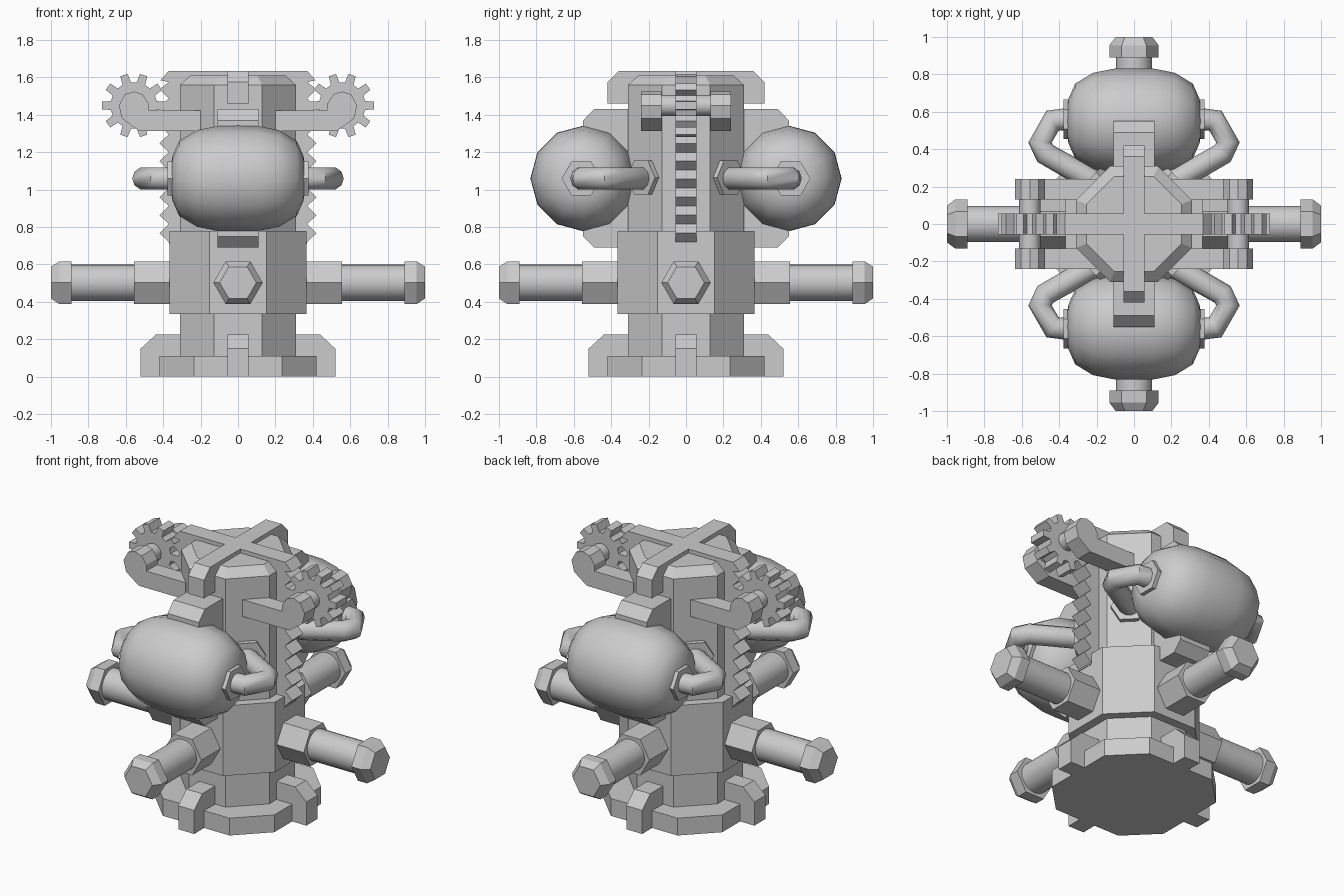
import bpy, bmesh
from math import pi, cos, sin, tan, radians
from mathutils import Matrix, Vector

if "Cube" in bpy.data.objects:
    bpy.data.objects.remove(bpy.data.objects["Cube"])


def finish(name, bm, matrix, smooth=None):
    bmesh.ops.transform(bm, matrix=matrix, verts=bm.verts)
    bmesh.ops.recalc_face_normals(bm, faces=bm.faces)
    me = bpy.data.meshes.new(name)
    bm.to_mesh(me)
    bm.free()
    if smooth:
        me.polygons.foreach_set("use_smooth", [True] * len(me.polygons))
        me.set_sharp_from_angle(angle=radians(smooth))
    ob = bpy.data.objects.new(name, me)
    bpy.context.collection.objects.link(ob)
    return ob


def frame(x, y, z, origin=(0, 0, 0)):
    m = Matrix((x, y, z)).transposed().to_4x4()
    m.translation = Vector(origin)
    return m


def outward(a, origin=(0, 0, 0)):
    """Local z points outward along heading a, local y points up."""
    c, s = cos(a), sin(a)
    return frame((-s, c, 0), (0, 0, 1), (c, s, 0), origin)


def upright(a):
    """Local x points outward along heading a, local y points up."""
    c, s = cos(a), sin(a)
    return frame((c, s, 0), (0, 0, 1), (s, -c, 0))


def prism(name, pts, lo, hi, matrix=Matrix()):
    bm = bmesh.new()
    a = [bm.verts.new((x, y, lo)) for x, y in pts]
    b = [bm.verts.new((x, y, hi)) for x, y in pts]
    bm.faces.new(a)
    bm.faces.new(b)
    for i in range(len(pts)):
        j = (i + 1) % len(pts)
        bm.faces.new((a[i], a[j], b[j], b[i]))
    return finish(name, bm, matrix)


def lathe(name, rings, n, matrix=Matrix(), phase=0.0, smooth=None):
    """Stack n-sided rings of (height, radius) along local z."""
    bm = bmesh.new()
    loops = [[bm.verts.new((r * cos(phase + 2 * pi * i / n),
                            r * sin(phase + 2 * pi * i / n), h)) for i in range(n)]
             for h, r in rings]
    bm.faces.new(loops[0])
    bm.faces.new(loops[-1])
    for p, q in zip(loops, loops[1:]):
        for i in range(n):
            j = (i + 1) % n
            bm.faces.new((p[i], p[j], q[j], q[i]))
    return finish(name, bm, matrix, smooth)


def tube(name, path, radius):
    cu = bpy.data.curves.new(name, 'CURVE')
    cu.dimensions = '3D'
    cu.bevel_depth, cu.bevel_resolution, cu.use_fill_caps = radius, 3, True
    sp = cu.splines.new('POLY')
    sp.points.add(len(path) - 1)
    for p, co in zip(sp.points, path):
        p.co = (*co, 1)
    tmp = bpy.data.objects.new(name + "_path", cu)
    bpy.context.collection.objects.link(tmp)
    bpy.context.view_layer.update()
    me = bpy.data.meshes.new_from_object(tmp.evaluated_get(bpy.context.evaluated_depsgraph_get()))
    bpy.data.objects.remove(tmp)
    bm = bmesh.new()
    bm.from_mesh(me)
    return finish(name, bm, Matrix(), 50)


# Octagonal column, collar and base plate
k = 1 / cos(pi / 8)
lathe("column", [(0.05, .31 * k), (1.56, .31 * k), (1.61, .255 * k)], 8, phase=pi / 8)
lathe("collar", [(.335, .365 * k), (.78, .365 * k)], 8, phase=pi / 8)
o, i = .42, .235
prism("base_plate", [(o, -i), (o, i), (i, o), (-i, o), (-o, i), (-o, -i), (-i, -o), (i, -o)], 0, .11)

for q in range(4):
    a = q * pi / 2
    # Foot ribs
    prism(f"foot_rib_{q}", [(.1, 0), (.52, 0), (.52, .15), (.44, .225), (.1, .225)],
          -.056, .056, upright(a))
    # Horizontal pipes with hexagonal sockets and end caps
    m = outward(a, (0, 0, .503))
    lathe(f"pipe_socket_{q}", [(.3, .132), (.555, .132)], 6, m)
    lathe(f"pipe_{q}", [(.5, .097), (.92, .097)], 24, m, smooth=40)
    lathe(f"pipe_cap_{q}", [(.89, .132), (.955, .132), (1.0, .098)], 6, m)

# Gear outline, ten teeth
gear = []
for t in range(10):
    c = t * 2 * pi / 10
    for r, d in ((.125, -.19), (.172, -.12), (.172, .12), (.125, .19)):
        gear.append((.557 + r * cos(c + d), 1.45 + r * sin(c + d)))

arm = [(.2, 1.315), (.53, 1.315), (.62, 1.38), (.637, 1.45), (.605, 1.51), (.557, 1.525),
       (.51, 1.51), (.477, 1.46), (.477, 1.422), (.2, 1.422)]

# Toothed rack outline, joined to the top bar
pitch, rack = .096, [(0, .71), (.37, .71)]
for t in range(9):
    z = .72 + t * pitch
    rack += [(.37, z), (.42, z + pitch / 2)]
rack += [(.37, 1.575), (.415, 1.585), (.37, 1.635), (0, 1.635)]

for s, a in (("right", 0), ("left", pi)):
    m = upright(a)
    prism(f"rack_{s}", rack, -.056, .056, m)
    prism(f"gear_{s}", gear, -.056, .056, m)
    for e, lo in (("a", .13), ("b", -.24)):
        prism(f"gear_arm_{s}_{e}", arm, lo, lo + .11, m)
    axle = m @ Matrix.Translation((.557, 1.45, 0))
    lathe(f"gear_axle_{s}", [(-.15, .057), (.15, .057)], 12, axle, smooth=40)

# Tank profile, from one end to the other along x
half = [(.0, .282), (.11, .28), (.22, .258), (.315, .2), (.35, .12), (.36, .06)]
profile = [(-h, r) for h, r in half[:0:-1]] + half

for s, sy in (("front", -1), ("back", 1)):
    a = sy * pi / 2
    # Top hook
    prism(f"top_hook_{s}", [(0, 1.46), (.42, 1.46), (.42, 1.575), (.36, 1.635), (0, 1.635)],
          -.056, .056, upright(a))
    # Bracket that holds the tank
    prism(f"tank_bracket_{s}", [(.25, .69), (.49, .69), (.55, .75), (.55, 1.37), (.49, 1.432), (.25, 1.432)],
          -.11, .11, upright(a))
    # Tank
    lathe(f"tank_{s}", profile, 12, outward(0, (0, sy * .55, 1.06)), smooth=60)
    for e, sx in (("right", 1), ("left", -1)):
        # Tank outlet nut, column flange and the bent tube between them
        lathe(f"outlet_nut_{s}_{e}", [(.3, .105), (.378, .105)], 6,
              outward(0 if sx > 0 else pi, (0, sy * .56, 1.06)))
        d = Vector((sx, sy, 0)).normalized()
        m = outward(pi / 4 * sy if sx > 0 else pi - pi / 4 * sy, (0, 0, 1.065))
        lathe(f"column_flange_{s}_{e}", [(.28, .105), (.34, .105)], 6, m)
        path = [(.34, .56), (.435, .553), (.503, .435), (.472, .375), (.29, .272), (.19, .215)]
        tube(f"tube_{s}_{e}", [(sx * x, sy * y, 1.06) for x, y in path], .062)
